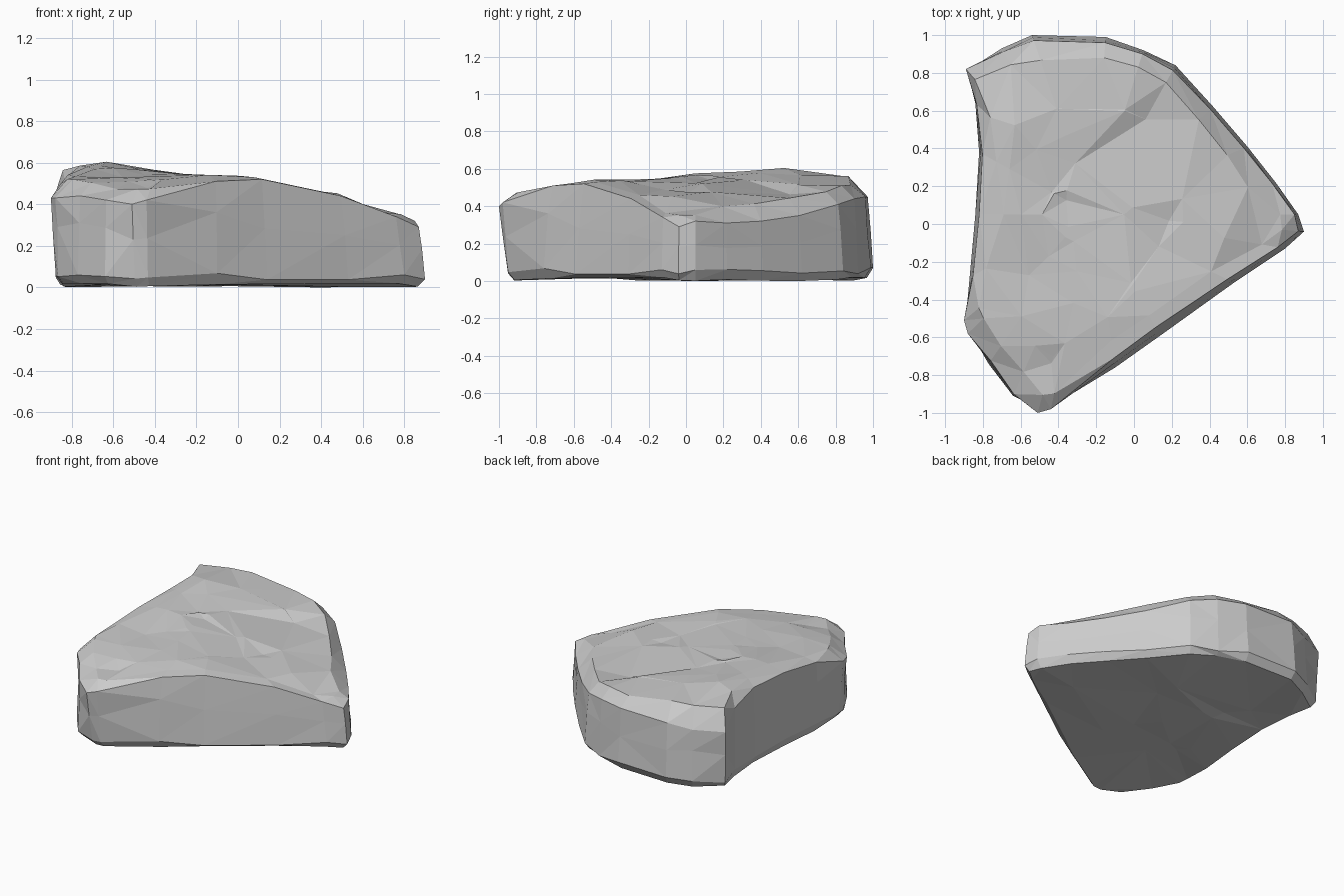
import bpy, bmesh, random
from mathutils import Vector
from mathutils.geometry import delaunay_2d_cdt

if "Cube" in bpy.data.objects:
    bpy.data.objects.remove(bpy.data.objects["Cube"])

random.seed(4)
CENTRE = Vector((-0.22, 0.05))

# Plan outline: x, y, height of the upper rim, taper (+ leans in at top, - at base)
outline = [
    (0.90, -0.04, 0.30, 0.03), (0.87, 0.05, 0.33, 0.02), (0.75, 0.22, 0.32, 0.02),
    (0.60, 0.41, 0.33, 0.02), (0.42, 0.62, 0.36, 0.02), (0.22, 0.84, 0.42, 0.03),
    (0.05, 0.92, 0.45, 0.02), (-0.15, 0.99, 0.46, 0.03), (-0.54, 1.00, 0.46, 0.03),
    (-0.70, 0.93, 0.43, 0.02), (-0.89, 0.82, 0.43, -0.02), (-0.84, 0.64, 0.52, 0.01),
    (-0.82, 0.38, 0.56, 0.02), (-0.84, 0.05, 0.55, 0.02), (-0.87, -0.28, 0.51, 0.02),
    (-0.90, -0.51, 0.44, -0.03), (-0.88, -0.58, 0.44, -0.02), (-0.77, -0.74, 0.45, 0.02),
    (-0.64, -0.91, 0.43, 0.01), (-0.51, -1.00, 0.41, -0.05), (-0.44, -0.98, 0.43, -0.03),
    (-0.10, -0.76, 0.52, 0.05), (0.14, -0.59, 0.53, 0.05), (0.53, -0.31, 0.45, 0.04),
    (0.80, -0.13, 0.35, 0.04),
]

# Heights measured over the worn upper surface
heights = [
    (-0.70, 0.50, 0.61), (-0.65, 0.76, 0.58), (-0.35, 0.75, 0.59), (-0.10, 0.85, 0.53),
    (-0.70, 0.00, 0.59), (-0.70, -0.40, 0.54), (-0.50, -0.80, 0.49), (-0.35, -0.50, 0.55),
    (-0.20, 0.20, 0.56), (0.05, -0.45, 0.55), (0.20, 0.50, 0.46), (0.30, 0.00, 0.49),
    (0.50, 0.20, 0.42), (0.75, 0.00, 0.37),
]


def top_z(p):
    w = [1 / ((p.x - x) ** 2 + (p.y - y) ** 2 + 0.005) ** 1.5 for x, y, z in heights]
    return sum(a * h[2] for a, h in zip(w, heights)) / sum(w)


def inset(x, y, d):
    p = Vector((x, y))
    return p + (CENTRE - p).normalized() * d


def ring(bm, inset_of, z_of):
    verts = []
    for x, y, z, t in outline:
        p = inset(x, y, inset_of(t))
        verts.append(bm.verts.new((p.x, p.y, z_of(z))))
    return verts


def cap(bm, rim, interior):
    """Triangulate irregular facets between a rim and scattered points."""
    verts = rim + interior
    n = len(rim)
    edges = [(i, (i + 1) % n) for i in range(n)]
    res = delaunay_2d_cdt([v.co.xy for v in verts], edges, [], 1, 1e-6)
    for f in res[2]:
        bm.faces.new([verts[res[3][i][0]] for i in f])


def scatter(bm, rim, count, spread, z_of):
    out = []
    for i in range(count):
        edge = rim[random.randrange(len(rim))].co.xy
        p = CENTRE.lerp(edge, spread * random.random() ** 0.5)
        out.append(bm.verts.new((p.x, p.y, z_of(p))))
    return out


bm = bmesh.new()
n = len(outline)

# Side walls: chipped base, foot, waist and upper rim
base = ring(bm, lambda t: max(-t, 0) + 0.035, lambda z: 0.02 + random.uniform(-0.012, 0.012))
foot = ring(bm, lambda t: max(-t, 0), lambda z: random.uniform(0.045, 0.085))
waist = ring(bm, lambda t: abs(t) * 0.4 + random.uniform(0, 0.008),
             lambda z: z * random.uniform(0.55, 0.72))
rim = ring(bm, lambda t: max(t, 0), lambda z: z)
# Rounded shoulder inside the rim
shoulder = []
for v in rim:
    p = inset(v.co.x, v.co.y, random.uniform(0.07, 0.13))
    shoulder.append(bm.verts.new((p.x, p.y, max(top_z(p) - 0.01, v.co.z))))

for low, high in ((base, foot), (foot, waist), (waist, rim), (rim, shoulder)):
    for i in range(n):
        j = (i + 1) % n
        bm.faces.new((low[i], low[j], high[j], high[i]))

# Worn top and flat underside
cap(bm, shoulder, scatter(bm, shoulder, 38, 0.88,
                          lambda p: top_z(p) + random.uniform(-0.01, 0.008)))
cap(bm, base, scatter(bm, base, 14, 0.8, lambda p: 0.022 + random.uniform(-0.01, 0.01)))

bmesh.ops.triangulate(bm, faces=bm.faces[:])
bmesh.ops.recalc_face_normals(bm, faces=bm.faces[:])
lowest = min(v.co.z for v in bm.verts)
bmesh.ops.translate(bm, verts=bm.verts[:], vec=(0, 0, -lowest))

mesh = bpy.data.meshes.new("flat_rock")
bm.to_mesh(mesh)
bm.free()
rock = bpy.data.objects.new("flat_rock", mesh)
bpy.context.collection.objects.link(rock)
